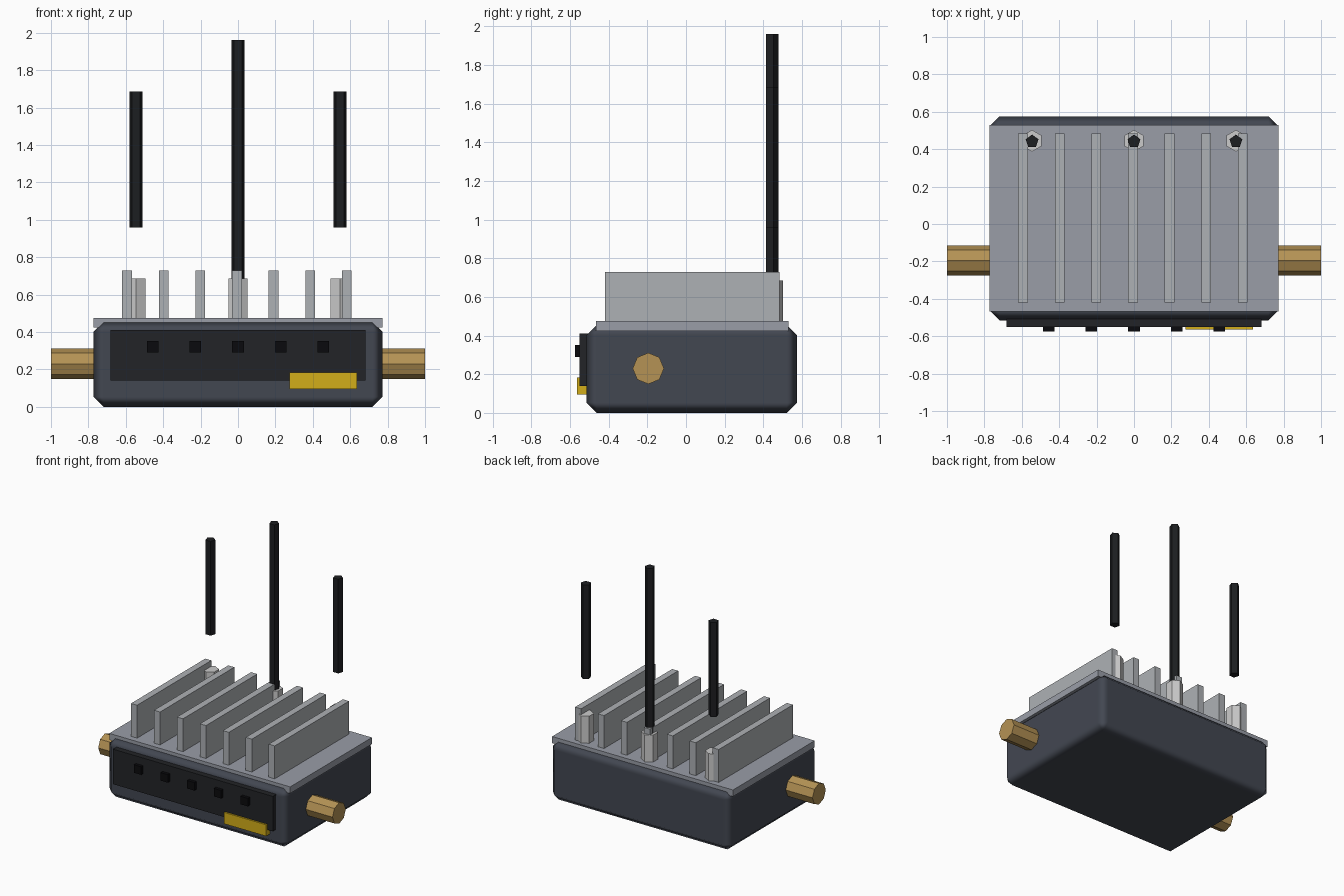
import bpy
from math import radians

if "Cube" in bpy.data.objects:
    bpy.data.objects.remove(bpy.data.objects["Cube"])


def material(name, rgb):
    m = bpy.data.materials.new(name)
    m.diffuse_color = (*rgb, 1)
    m.use_nodes = True
    m.node_tree.nodes["Principled BSDF"].inputs["Base Color"].default_value = m.diffuse_color
    return m


slate = material("slate", (0.055, 0.063, 0.083))
plate_grey = material("plate_grey", (0.32, 0.34, 0.39))
fin_grey = material("fin_grey", (0.42, 0.44, 0.46))
nickel = material("nickel", (0.62, 0.63, 0.65))
brass = material("brass", (0.46, 0.29, 0.09))
yellow = material("yellow", (0.65, 0.42, 0.01))
panel_black = material("panel_black", (0.016, 0.017, 0.02))
rubber = material("rubber", (0.012, 0.013, 0.015))
button_black = material("button_black", (0.003, 0.003, 0.004))


def box(name, x, y, z, mat):
    """Box from (min, max) ranges on each axis."""
    spans = (x, y, z)
    bpy.ops.mesh.primitive_cube_add(size=1, location=[(a + b) / 2 for a, b in spans])
    ob = bpy.context.object
    ob.name = name
    ob.scale = [b - a for a, b in spans]
    bpy.ops.object.transform_apply(location=False, rotation=False, scale=True)
    ob.data.materials.append(mat)
    return ob


def prism(name, sides, radius, length, centre, mat, rot=(0, 0, 0)):
    bpy.ops.mesh.primitive_cylinder_add(vertices=sides, radius=radius, depth=length,
                                        location=centre, rotation=rot)
    ob = bpy.context.object
    ob.name = name
    ob.data.materials.append(mat)
    return ob


# Chamfered housing
housing = box("housing", (-0.772, 0.772), (-0.515, 0.575), (0, 0.455), slate)
bevel = housing.modifiers.new("chamfer", 'BEVEL')
bevel.width = 0.053
bevel.segments = 1
bevel.harden_normals = True
for p in housing.data.polygons:
    p.use_smooth = True

# Heat sink plate and seven fins
box("heatsink_plate", (-0.772, 0.772), (-0.467, 0.53), (0.425, 0.476), plate_grey)
for i in range(7):
    x = -0.593 + i * 0.1958
    box(f"fin_{i + 1}", (x - 0.026, x + 0.026), (-0.42, 0.485), (0.47, 0.73), fin_grey)

# Front panel, buttons and label plate
box("front_panel", (-0.682, 0.682), (-0.55, -0.50), (0.14, 0.41), panel_black)
for i in range(5):
    x = (i - 2) * 0.2275
    box(f"button_{i + 1}", (x - 0.031, x + 0.031), (-0.575, -0.53), (0.29, 0.352), button_black)
box("label_plate", (0.275, 0.635), (-0.563, -0.505), (0.095, 0.183), yellow)

# Rear hexagonal sockets with five-sided antennas; the outer antennas float above
for label, x, low, high in (("left", -0.545, 0.96, 1.687),
                            ("centre", 0, 0.66, 1.96),
                            ("right", 0.545, 0.96, 1.687)):
    prism(f"antenna_socket_{label}", 6, 0.058, 0.215, (x, 0.445, 0.5775), nickel)
    prism(f"antenna_{label}", 5, 0.036, high - low, (x, 0.442, (low + high) / 2), rubber)

# Octagonal side connectors
for label, s in (("left", -1), ("right", 1)):
    prism(f"side_connector_{label}", 8, 0.081, 0.3, (s * 0.85, -0.195, 0.23), brass,
          (0, radians(90), 0))
